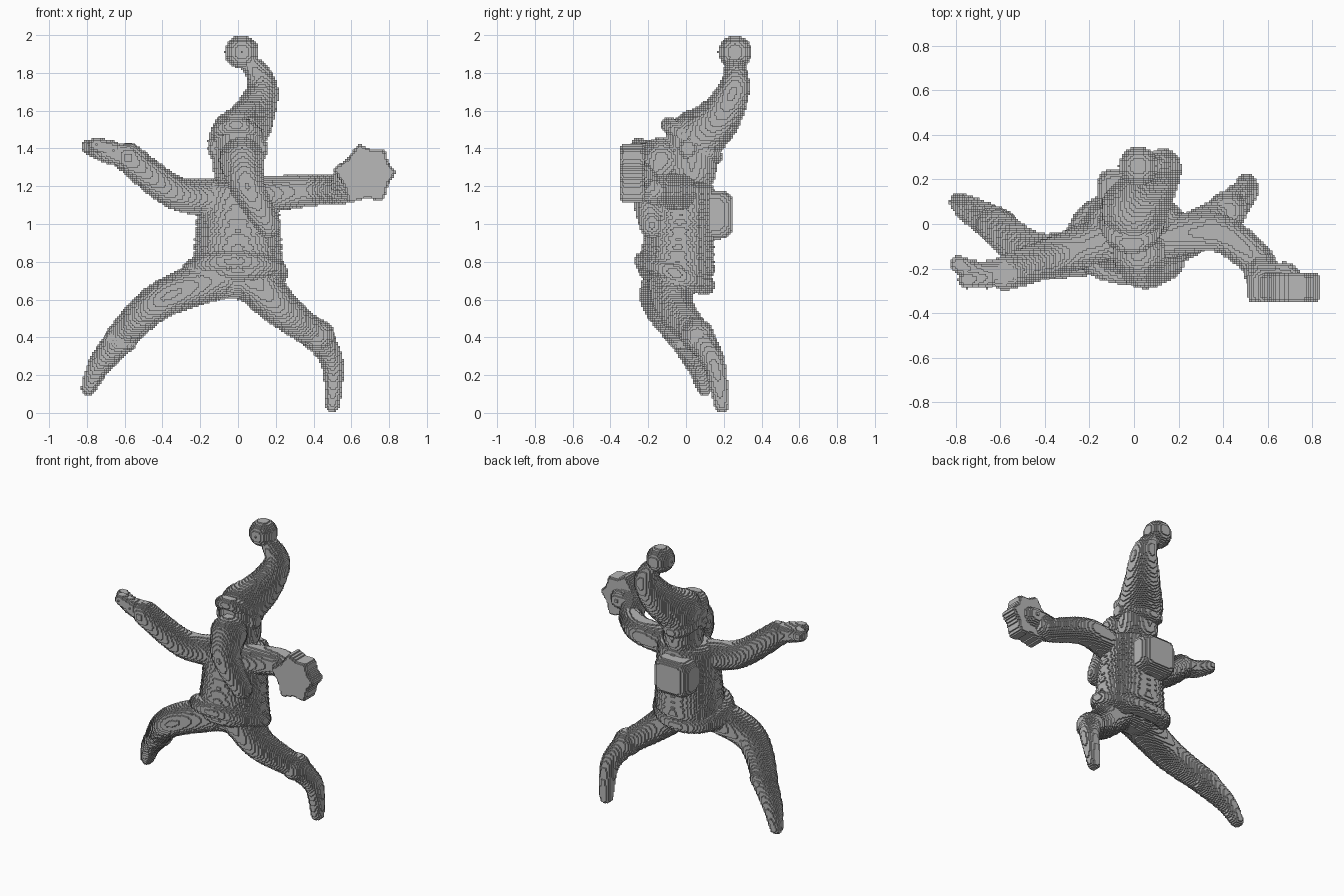
import bpy, bmesh, math
from mathutils import Vector, Matrix

CELL = .01  # size of the little blocks

cube = bpy.data.objects.get("Cube")
if cube:
    bpy.data.objects.remove(cube)

clay = bpy.data.materials.new("clay_grey")
clay.use_nodes = True
clay.diffuse_color = (.48, .48, .48, 1)
shader = clay.node_tree.nodes["Principled BSDF"]
shader.inputs["Base Color"].default_value = clay.diffuse_color


def finish(name, bm):
    """Turn a bmesh into a part, fused and then cut into even blocks."""
    mesh = bpy.data.meshes.new(name)
    bm.to_mesh(mesh)
    bm.free()
    mesh.materials.append(clay)
    part = bpy.data.objects.new(name, mesh)
    bpy.context.collection.objects.link(part)
    spans = []
    for axis in range(3):
        values = [vert.co[axis] for vert in mesh.vertices]
        spans.append(max(values) - min(values))
    fuse = part.modifiers.new("fuse", 'REMESH')
    fuse.mode = 'VOXEL'
    fuse.voxel_size = CELL
    blocks = part.modifiers.new("blocks", 'REMESH')
    blocks.mode = 'BLOCKS'
    blocks.octree_depth = math.ceil(math.log2(max(spans) / CELL / .95))
    blocks.scale = max(spans) / (CELL * 2 ** blocks.octree_depth)
    blocks.use_remove_disconnected = False


def add_ball(bm, centre, radius, squash=(1, 1, 1)):
    place = Matrix.Translation(centre) @ Matrix.Diagonal((*squash, 1))
    bmesh.ops.create_icosphere(bm, subdivisions=3, radius=radius, matrix=place)


def smooth_path(points, steps=12):
    """Points along a smooth curve through the given ones."""
    knots = [Vector(point) for point in points]
    knots = [knots[0], *knots, knots[-1]]
    path = []
    for before, start, end, after in zip(knots, knots[1:], knots[2:], knots[3:]):
        leave, arrive = (end - before) / 2, (after - start) / 2
        for step in range(steps):
            t = step / steps
            ease = t * t * (3 - 2 * t)
            path.append(start.lerp(end, ease) + leave * t * (1 - t) ** 2
                        - arrive * t * t * (1 - t))
    return path + [knots[-1]]


def sweep(name, points, thick, thin, squash=(1, 1, 1)):
    """Sweep a ball along a smooth path while its radius tapers."""
    bm = bmesh.new()
    path = smooth_path(points)
    for index, centre in enumerate(path):
        taper = index / (len(path) - 1)
        add_ball(bm, centre, thick + (thin - thick) * taper, squash)
    finish(name, bm)


def tilted_roll(name, centre, width, depth, slope, radius, count=40):
    """Oval roll of cloth that slopes from front to back."""
    bm = bmesh.new()
    for index in range(count):
        angle = math.tau * index / count
        y = depth * math.sin(angle)
        offset = Vector((width * math.cos(angle), y, slope * y))
        add_ball(bm, Vector(centre) + offset, radius)
    finish(name, bm)


def ball(name, centre, radius, squash=(1, 1, 1)):
    bm = bmesh.new()
    add_ball(bm, centre, radius)
    bmesh.ops.scale(bm, vec=squash, verts=bm.verts, space=Matrix.Translation(-Vector(centre)))
    finish(name, bm)


def rounded(name, bm, softness):
    bmesh.ops.bevel(bm, geom=bm.edges[:], offset=softness, segments=4, profile=.5,
                    affect='EDGES', clamp_overlap=True)
    finish(name, bm)


# Jacket, its rolled hem and the trousers beneath
sweep("jacket", [(0, -.05, .75), (0, -.02, 1.18)], thick=.25, thin=.21, squash=(1, .82, .32))
tilted_roll("jacket_hem", (-.02, -.06, .74), width=.23, depth=.16, slope=-.4, radius=.055)
sweep("trouser_seat", [(-.1, -.08, .72), (.1, -.06, .72)], thick=.12, thin=.12)

# Head, face and beard
sweep("head", [(0, .03, 1.28), (0, .03, 1.45)], thick=.13, thin=.14)
ball("nose", (.01, -.16, 1.38), radius=.05)
for side, name in ((-1, "right_ear"), (1, "left_ear")):
    ball(name, (side * .12, .01, 1.4), radius=.05, squash=(.8, 1, 1.2))
sweep("beard", [(.02, -.13, 1.34), (.05, -.2, 1.2), (.16, -.18, .99)], thick=.12, thin=.065)

# Pointed cap with rolled brim and bobble
sweep("cap", [(0, .06, 1.46), (.08, .18, 1.57), (.13, .26, 1.73), (.06, .255, 1.86)],
      thick=.15, thin=.045)
tilted_roll("cap_brim", (-.01, .03, 1.44), width=.105, depth=.12, slope=-.7, radius=.045)
ball("bobble", (.02, .26, 1.91), radius=.09)

# Backpack, a softened box
bm = bmesh.new()
place = Matrix.Translation((-.03, .15, 1.05)) @ Matrix.Diagonal((.27, .2, .26, 1))
bmesh.ops.create_cube(bm, size=1, matrix=place)
rounded("backpack", bm, softness=.07)

# Right arm, raised, with mitten and thumb
sweep("right_arm", [(-.15, -.07, 1.14), (-.34, -.14, 1.17), (-.58, -.22, 1.35)],
      thick=.1, thin=.08)
sweep("right_mitten", [(-.58, -.22, 1.36), (-.7, -.22, 1.38), (-.79, -.18, 1.41)],
      thick=.07, thin=.04)
sweep("right_thumb", [(-.66, -.24, 1.39), (-.75, -.25, 1.42)], thick=.05, thin=.04)

# Left arm, bent forward, with hand
sweep("left_arm", [(.12, -.06, 1.15), (.38, -.04, 1.18), (.56, -.17, 1.18)],
      thick=.1, thin=.075)
sweep("left_hand", [(.57, -.2, 1.2), (.59, -.25, 1.26), (.68, -.24, 1.26)],
      thick=.08, thin=.07)

# Chunky uneven star in the left hand
bm = bmesh.new()
corners = []
tips = [5, 50, 100, 170, 240, 307]
for tip, following in zip(tips, tips[1:] + [tips[0] + 360]):
    spread = math.radians(following - tip) / 2
    notch = math.cos(spread) * .88
    for turn, reach in ((0, 1), (spread, notch)):
        angle = math.radians(tip) + turn
        spot = Vector((math.cos(angle), 0, math.sin(angle))) * reach * .172
        corners.append(bm.verts.new(Vector((.67, -.35, 1.26)) + spot))
front = bm.faces.new(corners)
grown = bmesh.ops.extrude_face_region(bm, geom=[front])["geom"]
back = [item for item in grown if isinstance(item, bmesh.types.BMVert)]
bmesh.ops.translate(bm, vec=(0, .13, 0), verts=back)
bmesh.ops.recalc_face_normals(bm, faces=bm.faces)
rounded("star", bm, softness=.02)

# Right leg, stretched out to the side
sweep("right_leg", [(-.1, -.1, .72), (-.42, -.14, .59), (-.63, 0, .39)], thick=.12, thin=.08)
sweep("right_boot", [(-.61, -.01, .4), (-.73, .06, .26), (-.79, .1, .13)],
      thick=.085, thin=.04)

# Left leg, kicked back, with a cuff over the boot
sweep("left_leg", [(.08, -.07, .71), (.22, -.06, .56), (.4, .05, .42)], thick=.13, thin=.075)
ball("left_cuff", (.42, .06, .41), radius=.09)
sweep("left_boot", [(.43, .07, .4), (.5, .15, .26), (.5, .19, .04)], thick=.08, thin=.04)
